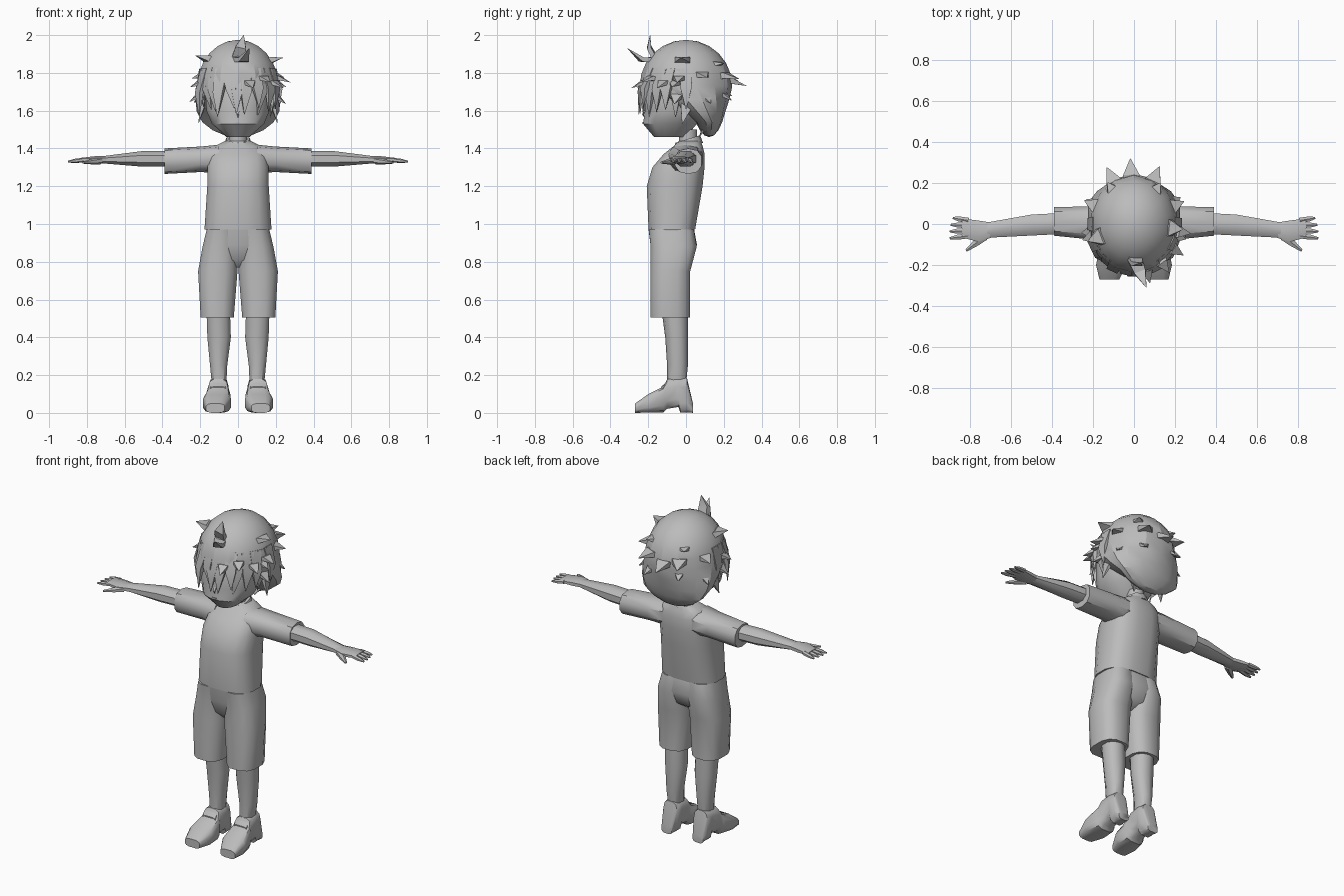
import bpy, bmesh, random
from math import sin, cos, pi, radians, copysign
from mathutils import Vector

if "Cube" in bpy.data.objects:
    bpy.data.objects.remove(bpy.data.objects["Cube"], do_unlink=True)

random.seed(4)
UP, LEFT, BACK = Vector((0, 0, 1)), Vector((1, 0, 0)), Vector((0, 1, 0))

grey = bpy.data.materials.new("plain grey")
grey.use_nodes = True
grey.diffuse_color = (0.5, 0.5, 0.5, 1)
grey.node_tree.nodes["Principled BSDF"].inputs["Base Color"].default_value = grey.diffuse_color


def finish(name, bm, angle):
    """Turn the bmesh into a grey object, smooth except at sharp edges."""
    bmesh.ops.recalc_face_normals(bm, faces=bm.faces)
    mesh = bpy.data.meshes.new(name)
    bm.to_mesh(mesh)
    bm.free()
    mesh.materials.append(grey)
    part = bpy.data.objects.new(name, mesh)
    bpy.context.collection.objects.link(part)
    bpy.ops.object.select_all(action="DESELECT")
    part.select_set(True)
    bpy.context.view_layer.objects.active = part
    bpy.ops.object.shade_smooth_by_angle(angle=radians(angle))


def build(name, lofts, sides=12, power=1.0, flip=1, angle=40):
    """Skin each list of (centre, u, v) rings; a power below one squares the section."""
    bm = bmesh.new()

    def squared(value):
        return copysign(abs(value) ** power, value)

    for rings in lofts:
        loops = []
        for centre, u, v in rings:
            loop = []
            for k in range(sides):
                turn = 2 * pi * (k + 0.5) / sides
                point = centre + u * squared(cos(turn)) + v * squared(sin(turn))
                point.x *= flip
                loop.append(bm.verts.new(point))
            loops.append(loop)
        for low, high in zip(loops, loops[1:]):
            for k in range(sides):
                following = (k + 1) % sides
                bm.faces.new((low[k], low[following], high[following], high[k]))
        bm.faces.new(loops[0])
        bm.faces.new(loops[-1])
    finish(name, bm, angle)


def stack(axis, rows):
    """Rings along an axis; a row is position, then min and max on the other two axes."""
    one, two = [i for i in range(3) if i != axis]
    rings = []
    for position, a_min, a_max, b_min, b_max in rows:
        centre, u, v = Vector(), Vector(), Vector()
        centre[axis] = position
        centre[one], centre[two] = (a_min + a_max) / 2, (b_min + b_max) / 2
        u[one], v[two] = (a_max - a_min) / 2, (b_max - b_min) / 2
        rings.append((centre, u, v))
    return rings


def body(rows):
    """Centred upright rings; a row is height, half width, front and back."""
    return stack(2, [(z, -half, half, front, back) for z, half, front, back in rows])


def tube(points, widths, out, flat=0.4):
    """Rings along a path, flattened in the direction out."""
    rings = []
    last = len(points) - 1
    for i, (point, width) in enumerate(zip(points, widths)):
        along = (points[min(i + 1, last)] - points[max(i - 1, 0)]).normalized()
        side = along.cross(out).normalized()
        rings.append((point, side * width, side.cross(along) * width * flat))
    return rings


def tuft(base, tip, width, out, bend):
    """Pointed lock of hair, bowed at the middle by the vector bend."""
    middle = base.lerp(tip, 0.5) + bend
    return tube([base, middle, tip], [width, width * 0.8, width * 0.03], out)


# Head and neck
build("head", [body([(1.46, .06, -.17, 0), (1.53, .14, -.23, .06), (1.6, .17, -.22, .1),
                     (1.75, .18, -.22, .13), (1.87, .12, -.14, .1)])], 16, 0.9)
build("neck", [body([(z, .05, -.04, .06) for z in (1.36, 1.5)])])
nose = Vector((0, -.22, 1.58))
build("nose", [tuft(nose + UP * .02, nose - UP * .02, .01, BACK, BACK * -.01)], 4)
build("mouth", [body([(1.53, .01, -.232, -.22), (1.54, .02, -.232, -.22)])], 4)

# Hair: a round crown whose lower half slopes back to the nape
bm = bmesh.new()
bmesh.ops.create_uvsphere(bm, u_segments=14, v_segments=12, radius=1)
for vert in bm.verts:
    x, y, z = vert.co
    if z < 0:
        slope = min(1, -1.4 * z)
        y = y * (1 - slope * 0.6) + slope * 0.5
        x *= 1 + 0.25 * slope
    vert.co = (x * .22, y * .245, 1.73 + z * (.245 if z > 0 else .27))
finish("hair_crown", bm, 25)

# Fringe hangs round the front half of the crown
fringe = []
count = 15
for i in range(count):
    turn = pi + pi * i / (count - 1)
    out = Vector((cos(turn), sin(turn), 0))
    sway = 0.025 * sin(i * 2.3)
    foot = Vector((out.x * .2 + sway, out.y * .25, 1.59 + sway))
    root = Vector((out.x * .19, out.y * .2, 1.82))
    fringe.append(tuft(root, foot, .05, out, out * .02))
build("hair_fringe", fringe, 4, angle=30)

# Three tiers of tufts fan out over the back and sides
core = UP * 1.76
tufts = []
for height, reach, number in ((1.66, .27, 6), (1.75, .32, 7), (1.87, .24, 4)):
    for i in range(number):
        turn = pi * (-0.05 + 1.1 * (i + random.uniform(-.2, .2)) / (number - 1))
        tip = Vector((cos(turn) * min(reach, .26), sin(turn) * reach,
                      height + random.uniform(-.03, .03)))
        base = core.lerp(tip, 0.5)
        tufts.append(tuft(base, tip, .07, UP, UP * .02))

# The left temple has a swept cluster
for i in range(4):
    turn = pi * (-0.05 - 0.12 * i)
    tip = Vector((cos(turn) * .28, sin(turn) * .3, 1.75 - .03 * (i % 2)))
    tufts.append(tuft(core.lerp(tip, 0.6), tip, .05, UP, UP * .02))

# Locks before the ears and on the neck
for side in (-1, 1):
    ear = Vector((side * .17, .02, 1.7))
    tufts.append(tuft(ear, Vector((side * .21, -.02, 1.53)), .05, LEFT, LEFT * 0))
    nape = Vector((side * .1, .1, 1.6))
    tufts.append(tuft(nape, Vector((side * .06, .07, 1.46)), .06, BACK, BACK * .02))

# Two cowlicks above the forehead
brow = Vector((0, -.16, 1.87))
tufts.append(tuft(brow, Vector((.03, -.19, 2)), .05, BACK, BACK * -.02))
tufts.append(tuft(brow, Vector((.06, -.31, 1.93)), .05, UP, UP * -.03))
build("hair_tufts", tufts, 4, angle=30)

# Shirt with a collar that dips at the front
build("shirt_body", [body([
    (.97, .18, -.2, .05), (1.2, .165, -.21, .09), (1.3, .165, -.18, .1),
    (1.37, .155, -.12, .1), (1.41, .13, -.07, .09), (1.44, .07, -.04, .08)])], 16, 0.75)
collar = [(UP * z + BACK * .01, LEFT * r, BACK * r + UP * .02)
          for z, r in ((1.41, .08), (1.45, .065))]
build("shirt_collar", [collar], 10)

# Shorts
build("shorts_seat", [body([(.77, .05, -.13, -.03), (.81, .12, -.17, .03),
                            (.89, .17, -.19, .06), (.97, .17, -.2, .045)])], 16, 0.8)

for side, label in ((1, "left_"), (-1, "right_")):
    # Sleeve, arm and hand
    build(label + "sleeve", [stack(0, [
        (.1, -.1, .09, 1.27, 1.42), (.2, -.08, .09, 1.275, 1.41),
        (.39, -.06, .085, 1.265, 1.4)])], 10, 0.8, side)
    build(label + "arm", [stack(0, [
        (.3, -.05, .06, 1.3, 1.39), (.5, -.06, .05, 1.3, 1.39),
        (.72, -.07, .01, 1.32, 1.36)])], 8, 0.9, side)
    build(label + "palm", [stack(0, [
        (.7, -.07, .01, 1.32, 1.36), (.76, -.09, .02, 1.32, 1.36),
        (.84, -.07, .03, 1.33, 1.35)])], 8, 0.8, side)

    # Four spread fingers and a thumb
    knuckle = Vector((.81, -.02, 1.34))
    fingers = []
    for i in range(4):
        spread = i - 1.5
        base = knuckle + BACK * spread * .025
        tip = base + LEFT * (.09 - .01 * max(spread, 0)) + BACK * spread * .008 - UP * .01
        fingers.append(tube([base, base.lerp(tip, 0.6), tip], [.015, .014, .006], UP, 0.8))
    thumb = Vector((.73, -.06, 1.335))
    tip = thumb + Vector((.09, -.07, -.01))
    fingers.append(tube([thumb, thumb.lerp(tip, 0.5), tip], [.024, .018, .007], UP, 0.8))
    build(label + "fingers", fingers, 6, 1, side)

    # Leg
    build(label + "shorts_leg", [stack(2, [
        (.505, .02, .2, -.19, .025), (.75, 0, .214, -.19, .025),
        (.88, 0, .19, -.19, .06), (.97, 0, .168, -.2, .045)])], 12, 0.75, side)
    build(label + "shin", [stack(2, [
        (.15, .06, .14, -.1, 0), (.25, .055, .15, -.1, .01),
        (.4, .035, .165, -.11, .01), (.55, .04, .17, -.13, .01)])], 10, 0.9, side)

    # Shoe with a low toe, an arch and a raised heel
    build(label + "shoe", [stack(1, [
        (-.27, .07, .17, 0, .05), (-.2, .036, .187, 0, .1), (-.12, .04, .17, 0, .14),
        (-.1, .05, .16, .02, .18), (-.04, .05, .155, .03, .19), (-.03, .05, .155, 0, .19),
        (.005, .055, .15, 0, .187), (.037, .07, .14, 0, .05)])], 12, 0.6, side)
    build(label + "shoe_strap", [stack(1, [
        (-.13, .06, .15, .12, .14), (-.1, .066, .144, .14, .17)])], 8, 0.7, side)
